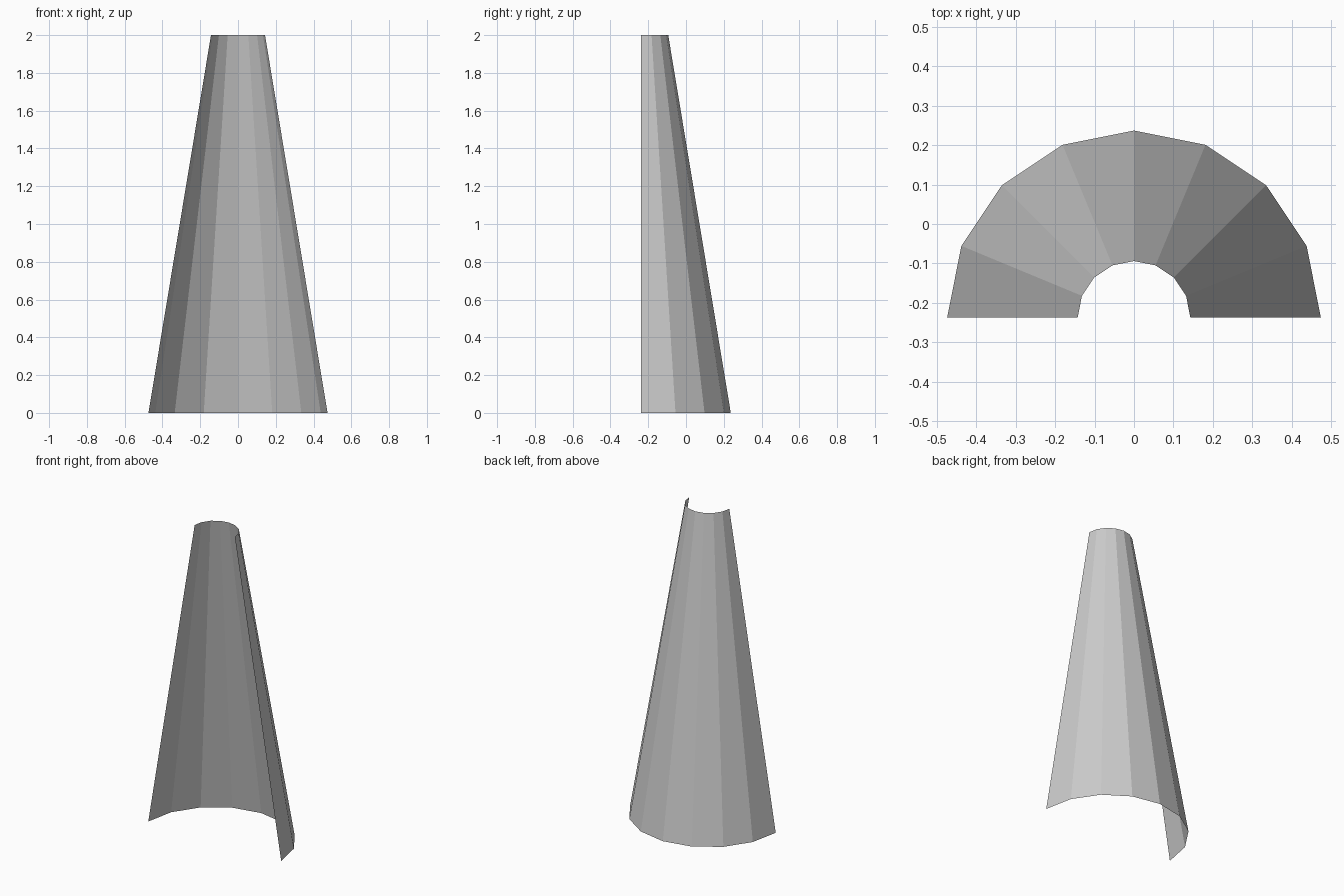
import bpy, bmesh
from math import sin, cos, pi

if "Cube" in bpy.data.objects:
    bpy.data.objects.remove(bpy.data.objects["Cube"])

SEGMENTS = 8          # facets around the half circle
BASE_R, TOP_R = 0.474, 0.143
HEIGHT = 2.0
AXIS_Y = -BASE_R / 2  # cone axis lies in the open front plane


def half_ring(bm, radius, z):
    """Row of vertices along a half circle, from +x round the back to -x."""
    angles = [pi * i / SEGMENTS for i in range(SEGMENTS + 1)]
    return [bm.verts.new((radius * cos(a), AXIS_Y + radius * sin(a), z)) for a in angles]


# Half cone shell: open at the front, top and bottom
bm = bmesh.new()
low = half_ring(bm, BASE_R, 0)
high = half_ring(bm, TOP_R, HEIGHT)
for i in range(SEGMENTS):
    bm.faces.new((low[i], low[i + 1], high[i + 1], high[i]))

mesh = bpy.data.meshes.new("half_cone_shell")
bm.to_mesh(mesh)
bm.free()
bpy.context.collection.objects.link(bpy.data.objects.new("half_cone_shell", mesh))
